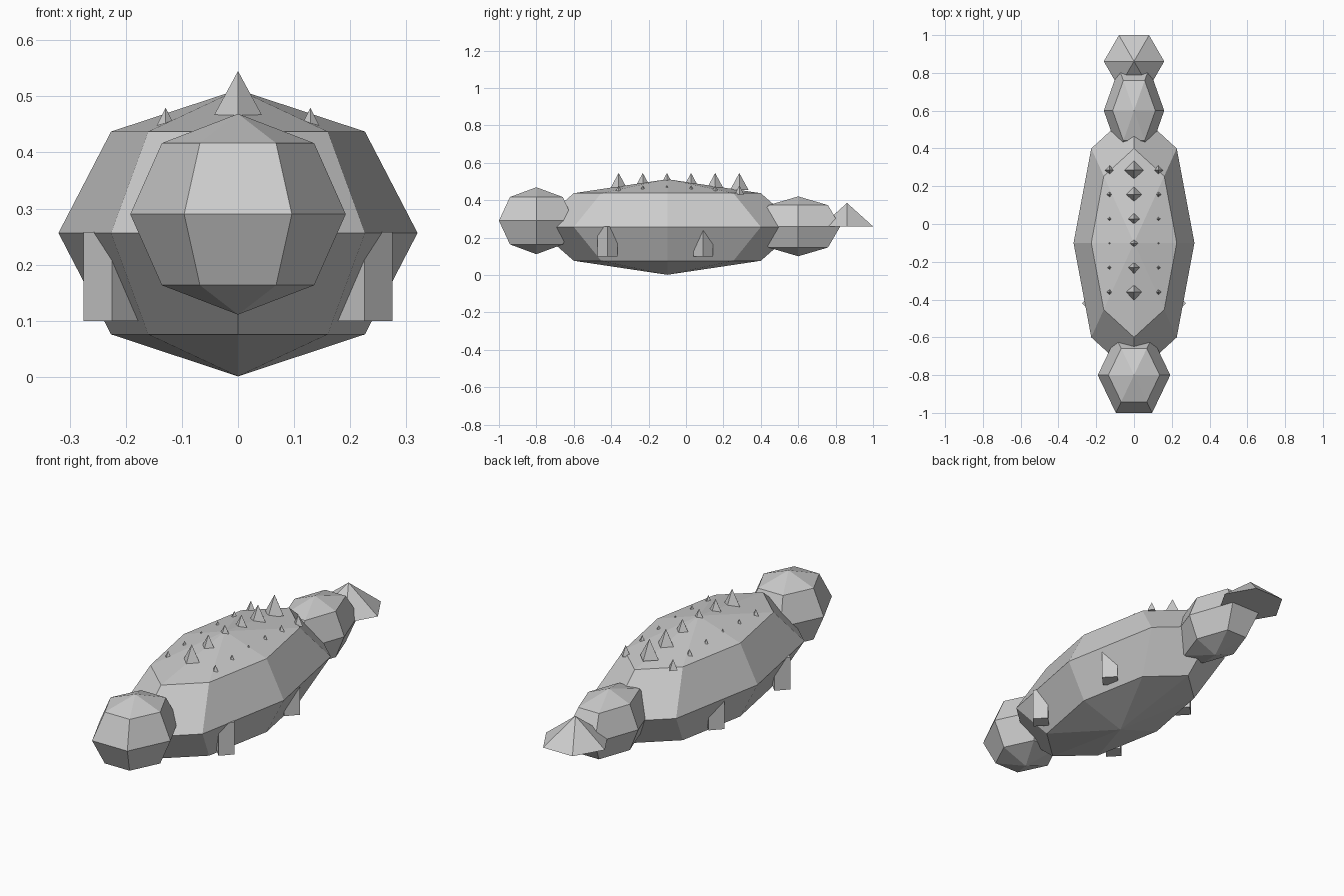
import bpy, bmesh
from math import sin, cos, pi

if "Cube" in bpy.data.objects:
    bpy.data.objects.remove(bpy.data.objects["Cube"])


def finish(name, bm):
    bmesh.ops.recalc_face_normals(bm, faces=bm.faces)
    mesh = bpy.data.meshes.new(name)
    bm.to_mesh(mesh)
    bm.free()
    obj = bpy.data.objects.new(name, mesh)
    bpy.context.collection.objects.link(obj)
    return obj


def lathe(name, centre, size, sides, profile):
    """Faceted solid: profile is (radius, height) pairs scaled by size; radius 0 makes a pole."""
    bm = bmesh.new()
    cx, cy, cz = centre
    sx, sy, sz = size
    rings = []
    for r, h in profile:
        n = sides if r else 1
        rings.append([bm.verts.new((cx + sx * r * cos(2 * pi * i / sides),
                                    cy + sy * r * sin(2 * pi * i / sides),
                                    cz + sz * h)) for i in range(n)])
    for a, b in zip(rings, rings[1:]):
        for i in range(sides):
            j = (i + 1) % sides
            quad = [a[i % len(a)], a[j % len(a)], b[j % len(b)], b[i % len(b)]]
            bm.faces.new(list(dict.fromkeys(quad)))
    for ring in (rings[0], rings[-1]):
        if len(ring) > 1:
            bm.faces.new(ring)
    return finish(name, bm)


D = 0.5 ** 0.5
BALL = [(0, -1), (D, -D), (1, 0), (D, D), (0, 1)]
CONE = [(1, 0), (0, 1)]
PRISM = [(1, 0), (1, 1)]

# Body, head and tail root
lathe("body", (0, -0.1, 0.2565), (0.32, 0.707, 0.2555), 8, BALL)
lathe("head", (0, -0.8, 0.29), (0.192, 0.231, 0.179), 6, BALL)
lathe("tail_root", (0, 0.6, 0.26), (0.16, 0.26, 0.16), 6, BALL)

# Tail tip
lathe("tail_tip", (0, 0.861, 0.26), (0.16, 0.16, 0.125), 6, CONE)

# Four stubby legs
for side, s in (("left", -1), ("right", 1)):
    for end, y in (("front", -0.42), ("back", 0.092)):
        lathe(f"{end}_{side}_leg", (0.225 * s, y, 0.1), (0.05, 0.053, 0.158), 4, PRISM)

# Three rows of back spikes
for i in range(6):
    y = -0.36 + 0.129 * i
    lathe(f"centre_spike_{i}", (0, y, 0.453), (0.05, 0.05, 0.092), 4, CONE)
    for side, s in (("left", -1), ("right", 1)):
        lathe(f"{side}_spike_{i}", (0.129 * s, y, 0.43), (0.025, 0.025, 0.05), 4, CONE)
